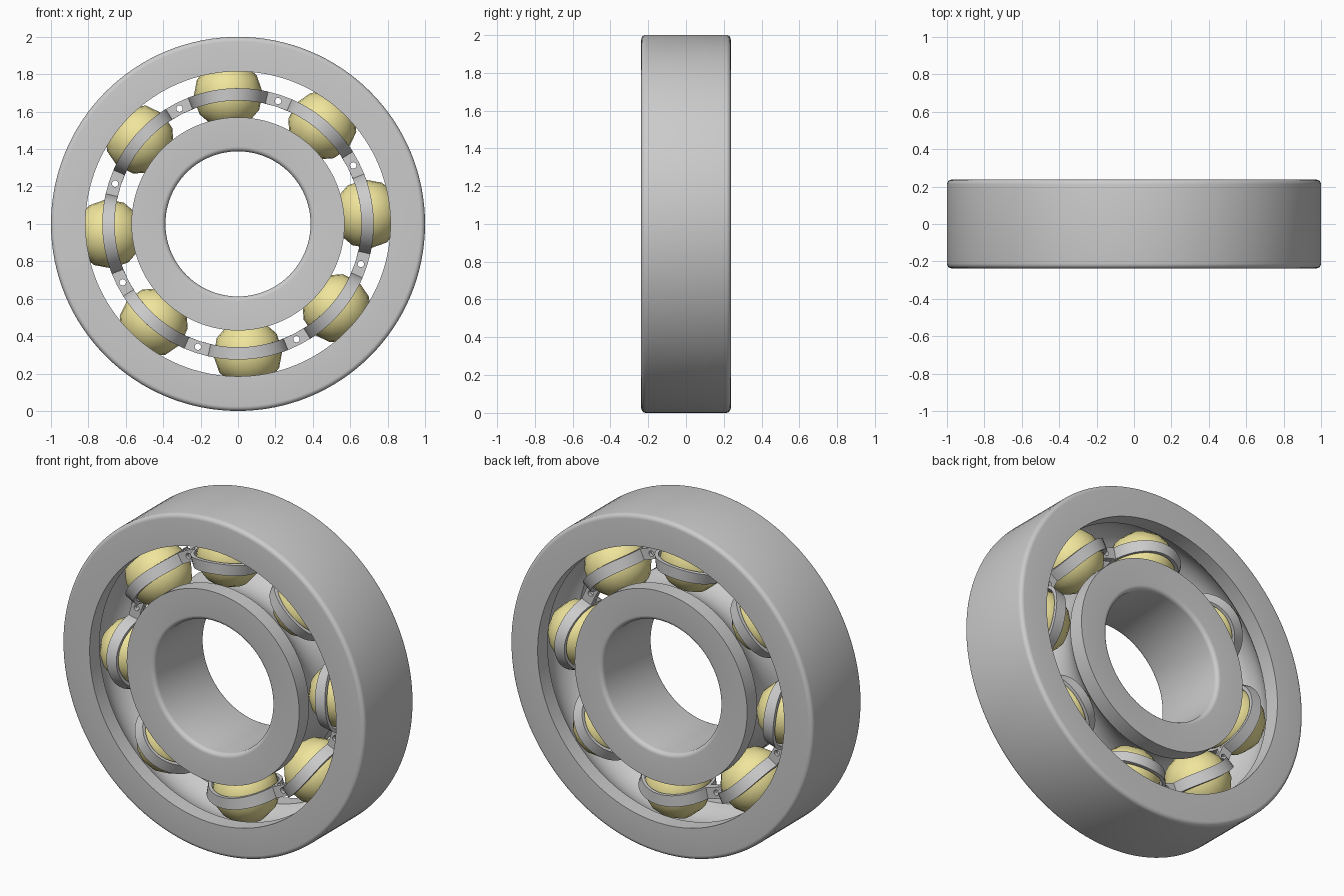
import bpy, bmesh
from math import sin, cos, pi, asin, acos, radians
from mathutils import Matrix, Vector

if "Cube" in bpy.data.objects:
    bpy.data.objects.remove(bpy.data.objects["Cube"])

CZ, HW = 1.0, 0.237            # axis height, half width
RM, RB = 0.6925, 0.185         # ball circle radius, ball radius
START, N = radians(4.4), 8     # first ball angle, ball count


def polar(r, a, y):
    return Vector((r * cos(a), y, CZ + r * sin(a)))


def finish(name, bm, angle=35):
    bmesh.ops.recalc_face_normals(bm, faces=bm.faces)
    me = bpy.data.meshes.new(name)
    bm.to_mesh(me)
    bm.free()
    ob = bpy.data.objects.new(name, me)
    bpy.context.collection.objects.link(ob)
    select(ob)
    if angle:
        bpy.ops.object.shade_smooth_by_angle(angle=radians(angle))
    return ob


def select(ob):
    bpy.ops.object.select_all(action='DESELECT')
    ob.select_set(True)
    bpy.context.view_layer.objects.active = ob


def loft(bm, rows):
    # closed grid of quads in both directions
    vs = [[bm.verts.new(p) for p in row] for row in rows]
    n, m = len(vs), len(vs[0])
    for i in range(n):
        for j in range(m):
            k, l = (i + 1) % n, (j + 1) % m
            bm.faces.new((vs[i][j], vs[k][j], vs[k][l], vs[i][l]))


def race(name, r_plain, r_track, side, segs=96):
    """Turned ring: filleted plain wall at r_plain, ball groove at r_track."""
    f, g = 0.025, 0.188
    half = []
    # groove from its deepest point to the shoulder (side: +1 outer, -1 inner)
    edge = acos(abs(r_track - RM) / g)
    for i in range(9):
        a = edge * i / 8
        half.append((RM + side * g * cos(a), g * sin(a)))
    half.append((r_track, HW))
    # fillet from the face to the plain wall
    for i in range(6):
        a = pi / 2 * (1 - i / 5)
        half.append((r_plain - side * f * (1 - cos(a)), HW - f * (1 - sin(a))))
    profile = half + [(r, -y) for r, y in reversed(half[1:])]
    bm = bmesh.new()
    loft(bm, [[polar(r, 2 * pi * k / segs, y) for r, y in profile] for k in range(segs)])
    return finish(name, bm)


# inner and outer rings
race("outer_ring", 1.0, 0.815, 1, 128)
race("inner_ring", 0.388, 0.57, -1)

# balls
yellow = bpy.data.materials.new("ball_yellow")
yellow.diffuse_color = (0.87, 0.78, 0.33, 1)
yellow.use_nodes = True
yellow.node_tree.nodes["Principled BSDF"].inputs["Base Color"].default_value = yellow.diffuse_color
for k in range(N):
    a = START + k * 2 * pi / N
    bm = bmesh.new()
    bmesh.ops.create_uvsphere(bm, u_segments=12, v_segments=12, radius=RB)
    bm.transform(Matrix.Translation(polar(RM, a, 0)) @ Matrix.Rotation(-a, 4, 'Y')
                 @ Matrix.Rotation(pi / 2, 4, 'X'))
    ball = finish(f"ball_{k + 1}", bm, 60)
    ball.data.materials.append(yellow)

# cage: two wavy ribbons wrapping the balls, meeting in flat tabs
RI, T, GAP = 0.189, 0.02, 0.001
RO = RI + T
R0, R1 = RM - 0.033, RM + 0.033
ARC = 20
bm = bmesh.new()
for sgn in (1, -1):
    rows = []
    for k in range(N):
        mid = START + k * 2 * pi / N
        phi0 = asin(T / RO)
        pts = [(-pi / N * RM, 0, -pi / N * RM, T)]
        for i in range(ARC + 1):
            t = i / ARC
            pi_, po = pi * (1 - t), pi - phi0 - (pi - 2 * phi0) * t
            pts.append((RI * cos(pi_), RI * sin(pi_), RO * cos(po), RO * sin(po)))
        for si, yi, so, yo in pts:
            ai, ao = mid + si / RM, mid + so / RM
            yi, yo = sgn * (yi + GAP), sgn * (yo + GAP)
            rows.append([polar(R0, ai, yi), polar(R1, ai, yi),
                         polar(R1, ao, yo), polar(R0, ao, yo)])
    loft(bm, rows)
cage = finish("ball_cage", bm, 0)

# rivet holes through the tabs
bm = bmesh.new()
for k in range(N):
    a = START + (k + 0.5) * 2 * pi / N
    bmesh.ops.create_cone(bm, cap_ends=True, segments=16, radius1=0.017, radius2=0.017,
                          depth=0.2, matrix=Matrix.Translation(polar(RM * 0.998, a, 0))
                          @ Matrix.Rotation(pi / 2, 4, 'X'))
cutter = finish("hole_cutter", bm, 0)
cutter.hide_render = True
mod = cage.modifiers.new("holes", 'BOOLEAN')
mod.operation, mod.solver, mod.object = 'DIFFERENCE', 'EXACT', cutter
select(cage)
bpy.ops.object.modifier_apply(modifier=mod.name)
bpy.data.objects.remove(cutter)
bpy.ops.object.shade_smooth_by_angle(angle=radians(35))
